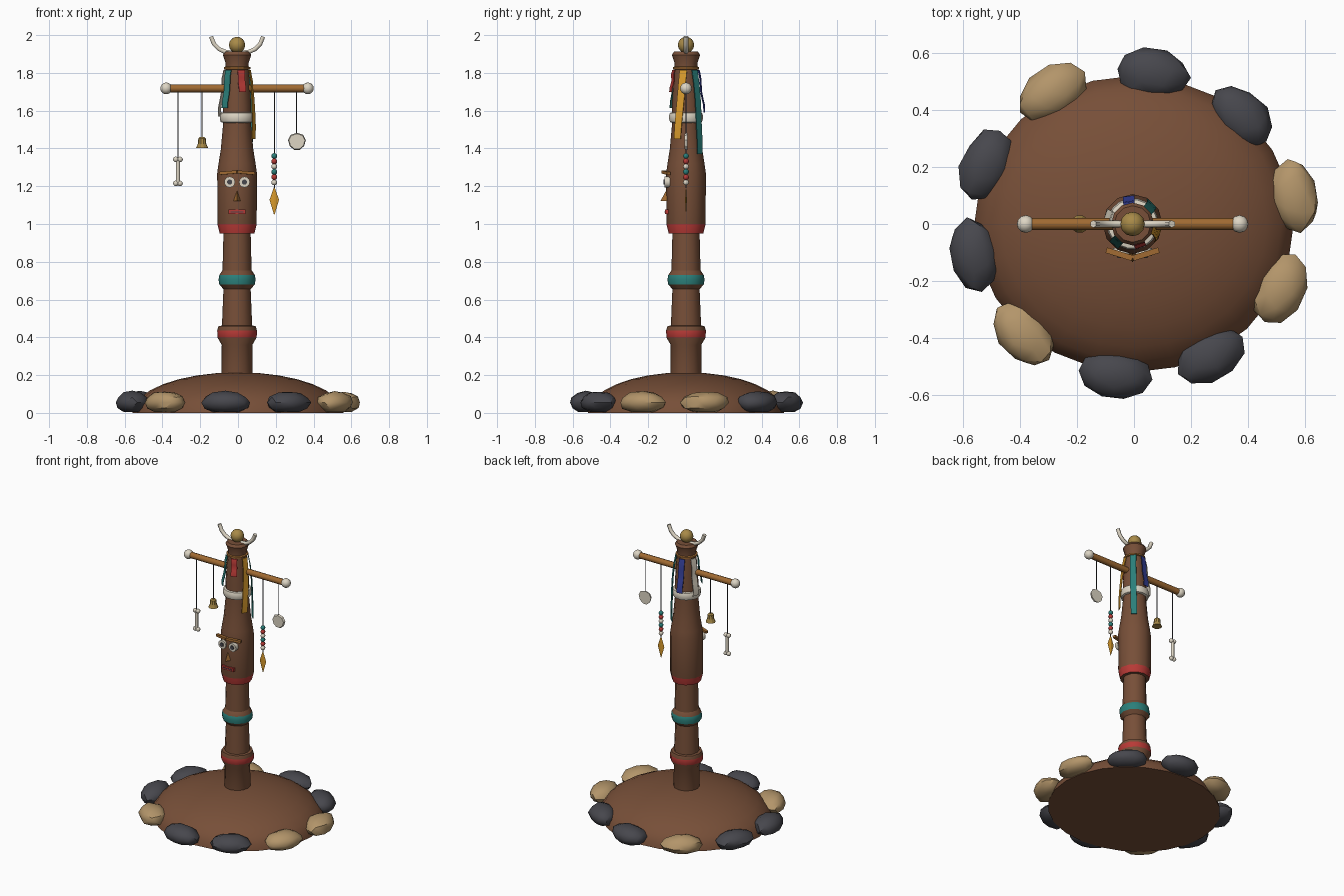
import bpy, bmesh, math, random
from mathutils import Vector, Matrix

cube = bpy.data.objects.get("Cube")
if cube:
    bpy.data.objects.remove(cube, do_unlink=True)
random.seed(4)


def material(name, hex_colour):
    def lin(c):
        return c / 12.92 if c <= 0.04045 else ((c + 0.055) / 1.055) ** 2.4
    col = [lin(int(hex_colour[i:i + 2], 16) / 255) for i in (0, 2, 4)] + [1.0]
    m = bpy.data.materials.new(name)
    m.use_nodes = True
    m.diffuse_color = col
    m.node_tree.nodes["Principled BSDF"].inputs["Base Color"].default_value = col
    return m


WOOD = material("dark wood", "774F38")
BAR = material("light wood", "A06A32")
TAN = material("tan stone", "B3956A")
SLATE = material("slate", "47474D")
RED = material("red paint", "B83A36")
TEAL = material("teal paint", "2B7F7A")
BONE = material("bone", "DDD5C4")
GOLD = material("dull gold", "A88A48")
BLUE = material("blue cloth", "35409A")
YELLOW = material("yellow cloth", "D89A2C")
CX = -0.005  # pole axis


def finish(name, bm, mats, smooth=30):
    me = bpy.data.meshes.new(name)
    bmesh.ops.recalc_face_normals(bm, faces=bm.faces)
    bm.to_mesh(me)
    bm.free()
    ob = bpy.data.objects.new(name, me)
    bpy.context.collection.objects.link(ob)
    for m in mats if isinstance(mats, list) else [mats]:
        me.materials.append(m)
    if smooth:
        bpy.ops.object.select_all(action='DESELECT')
        ob.select_set(True)
        bpy.context.view_layer.objects.active = ob
        bpy.ops.object.shade_smooth_by_angle(angle=math.radians(smooth))
    return ob


def lathe(name, profile, mats, loc=(0, 0, 0), sides=12, rule=None):
    """Revolve (radius, height) points about z and cap the ends."""
    bm = bmesh.new()
    rings = [[bm.verts.new((loc[0] + r * math.cos(math.tau * i / sides),
                            loc[1] + r * math.sin(math.tau * i / sides), loc[2] + z))
              for i in range(sides)] for r, z in profile]
    for a, b in zip(rings, rings[1:]):
        for i in range(sides):
            j = (i + 1) % sides
            f = bm.faces.new((a[i], a[j], b[j], b[i]))
            if rule:
                f.material_index = rule(f.calc_center_median().z)
    bm.faces.new(rings[0])
    bm.faces.new(rings[-1])
    return finish(name, bm, mats)


def ball(name, loc, scale, mat, u=12, v=8):
    bm = bmesh.new()
    bmesh.ops.create_uvsphere(bm, u_segments=u, v_segments=v, radius=1)
    bmesh.ops.scale(bm, vec=scale if isinstance(scale, tuple) else (scale,) * 3, verts=bm.verts)
    bmesh.ops.translate(bm, vec=loc, verts=bm.verts)
    return finish(name, bm, mat, 60)


def rod(name, a, b, r, mat, sides=8):
    a, b = Vector(a), Vector(b)
    bm = bmesh.new()
    bmesh.ops.create_cone(bm, cap_ends=True, segments=sides, radius1=r, radius2=r, depth=(b - a).length)
    rot = (b - a).to_track_quat('Z', 'Y').to_matrix().to_4x4()
    bmesh.ops.transform(bm, matrix=Matrix.Translation((a + b) / 2) @ rot, verts=bm.verts)
    return finish(name, bm, mat, 50)


def box(name, loc, size, mat, rot_z=0, rot_y=0):
    bm = bmesh.new()
    m = Matrix.Translation(loc) @ Matrix.Rotation(rot_z, 4, 'Z') @ Matrix.Rotation(rot_y, 4, 'Y')
    bmesh.ops.create_cube(bm, size=1, matrix=m @ Matrix.Diagonal((*size, 1)))
    return finish(name, bm, mat, 0)


# Mound: upper half of a flattened sphere with a flat underside
bm = bmesh.new()
bmesh.ops.create_uvsphere(bm, u_segments=24, v_segments=16, radius=1)
bmesh.ops.bisect_plane(bm, geom=bm.verts[:] + bm.edges[:] + bm.faces[:], plane_co=(0, 0, 0.001),
                       plane_no=(0, 0, 1), clear_inner=True)
bmesh.ops.holes_fill(bm, edges=[e for e in bm.edges if e.is_boundary])
bmesh.ops.scale(bm, vec=(0.56, 0.52, 0.215), verts=bm.verts)
finish("earth_mound", bm, WOOD, 40)

# Ring of boulders, each lying along the rim with a flattened base
stones = [(83, .533, SLATE), (45, .534, SLATE), (10, .57, TAN), (-24, .56, TAN), (-60, .533, SLATE),
          (-97, .534, SLATE), (-135, .548, TAN), (-169, .57, SLATE), (158, .559, SLATE), (122, .544, TAN)]
for i, (deg, dist, mat) in enumerate(stones):
    bm = bmesh.new()
    bmesh.ops.create_icosphere(bm, subdivisions=2, radius=1)
    for v in bm.verts:
        v.co *= random.uniform(0.94, 1.06)
        v.co = Vector((v.co.x * 0.087, v.co.y * 0.13, max(0.055 + v.co.z * 0.06, 0.004)))
    turn = Matrix.Rotation(math.radians(deg), 4, 'Z') @ Matrix.Translation((dist, 0, 0))
    bmesh.ops.transform(bm, matrix=turn, verts=bm.verts)
    finish(f"boulder_{i + 1}", bm, mat, 35)

# Carved pole with painted bands chosen by height
pole = [(.084, .1), (.081, .36), (.104, .40), (.105, .437), (.098, .46), (.08, .462), (.072, .655),
        (.094, .68), (.098, .705), (.094, .73), (.077, .755), (.072, .95), (.092, .951), (.104, 1.0),
        (.105, 1.27), (.098, 1.32), (.086, 1.395), (.075, 1.515), (.075, 1.63), (.062, 1.815),
        (.060, 1.85), (.075, 1.895), (.064, 1.912)]


def band(z):
    if .40 < z < .437 or .951 < z < 1.0:
        return 1
    return 2 if .68 < z < .73 else 0


lathe("carved_pole", pole, [WOOD, RED, TEAL], (CX, 0, 0), rule=band)
lathe("bone_collar", [(.072, 1.535), (.086, 1.54), (.091, 1.555), (.091, 1.575), (.086, 1.588), (.07, 1.592)],
      BONE, (CX, 0, 0), 18)
lathe("rope_ring", [(.058, 1.815), (.07, 1.82), (.07, 1.83), (.058, 1.835)], BAR, (CX, 0, 0))

# Finial and curved horns
ball("finial", (CX, 0, 1.948), .043, GOLD)
for side, label in ((1, "left"), (-1, "right")):
    cu = bpy.data.curves.new(f"{label}_horn", 'CURVE')
    cu.dimensions = '3D'
    cu.bevel_depth, cu.bevel_resolution, cu.use_fill_caps = .013, 1, True
    sp = cu.splines.new('POLY')
    pts = [(.03, 1.907), (.065, 1.912), (.095, 1.926), (.122, 1.953), (.138, 1.992)]
    sp.points.add(len(pts) - 1)
    for p, (x, z) in zip(sp.points, pts):
        p.co = (CX + side * x, 0, z, 1)
    cu.materials.append(BONE)
    bpy.context.collection.objects.link(bpy.data.objects.new(f"{label}_horn", cu))

# Crossbar with end knobs
rod("crossbar", (CX - .37, 0, 1.718), (CX + .37, 0, 1.718), .021, BAR)
for s, label in ((1, "left"), (-1, "right")):
    ball(f"{label}_bar_knob", (CX + s * .375, 0, 1.718), .031, BONE)

# Face: eyes and brows mirrored, then nose and mouth
for s, label in ((1, "left"), (-1, "right")):
    x = CX + s * .039
    rod(f"{label}_eye", (x, -.085, 1.222), (x, -.113, 1.222), .029, BONE, 12)
    rod(f"{label}_pupil", (x, -.11, 1.222), (x, -.119, 1.222), .014, SLATE, 10)
    box(f"{label}_brow", (CX + s * .046, -.106, 1.272), (.096, .02, .016), BAR, s * .3, s * .08)
bm = bmesh.new()
nose = [bm.verts.new((CX + x, y, z)) for x, y, z in
        ((-.024, -.09, 1.122), (.024, -.09, 1.122), (0, -.135, 1.122), (0, -.098, 1.19))]
for tri in ((0, 1, 2), (0, 1, 3), (1, 2, 3), (2, 0, 3)):
    bm.faces.new([nose[i] for i in tri])
finish("nose", bm, BAR, 0)
box("mouth", (CX, -.1, 1.064), (.092, .02, .024), RED)
box("mouth_slit", (CX, -.111, 1.064), (.07, .004, .005), SLATE)

# Cloth ribbons: azimuth at top and bottom, lower end, colour
ribbons = [(-132, -132, 1.615, TEAL), (-72, -70, 1.70, RED), (-12, -28, 1.45, YELLOW),
           (42, 48, 1.37, TEAL), (100, 98, 1.59, BLUE), (163, 160, 1.57, BONE)]
for i, (a0, a1, low, mat) in enumerate(ribbons):
    bm = bmesh.new()
    rows = []
    for k in range(7):
        t = k / 6
        z = 1.815 + (low - 1.815) * t
        ang = math.radians(a0 + (a1 - a0) * t)
        r = .066 + .028 * min(1, (1.815 - z) / .2) + .003 * math.sin(t * 9)
        out, tan = Vector((math.cos(ang), math.sin(ang), 0)), Vector((-math.sin(ang), math.cos(ang), 0))
        mid = Vector((CX, 0, z)) + out * r
        rows.append([bm.verts.new(mid + tan * w + out * d)
                     for w, d in ((-.02, 0), (.02, 0), (.02, .004), (-.02, .004))])
    for a, b in zip(rows, rows[1:]):
        for j in range(4):
            bm.faces.new((a[j], a[(j + 1) % 4], b[(j + 1) % 4], b[j]))
    bm.faces.new(rows[0])
    bm.faces.new(rows[-1])
    finish(f"ribbon_{i + 1}", bm, mat)

# Hanging cords
for label, x, z in (("bone", -.318, 1.34), ("bell", -.19, 1.455), ("bead", .192, 1.19), ("shell", .31, 1.47)):
    rod(f"{label}_cord", (x, 0, 1.71), (x, 0, z), .003, SLATE, 6)

# Bone charm with paired knuckles
rod("bone_shaft", (-.318, 0, 1.22), (-.318, 0, 1.34), .011, BONE)
for z in (1.215, 1.342):
    for s in (-1, 1):
        ball(f"bone_knuckle_{z}_{s}", (-.318 + s * .011, 0, z), .015, BONE, 8, 6)

# Bell, bead string with pendant, and shell
lathe("bell", [(.012, 1.46), (.02, 1.452), (.022, 1.425), (.032, 1.402), (.024, 1.402)], GOLD, (-.19, 0, 0), 10)
for i in range(6):
    ball(f"bead_{i + 1}", (.192, 0, 1.36 - i * .028), .0155, (TEAL, RED, BONE)[i % 3], 8, 6)
pendant = lathe("pendant", [(.002, -.072), (.025, .005), (.002, .072)], YELLOW, sides=4)
pendant.scale.y = .2
pendant.location = (.192, 0, 1.123)
bm = bmesh.new()
bmesh.ops.create_cone(bm, cap_ends=True, segments=9, radius1=.047, radius2=.042, depth=.014,
                      matrix=Matrix.Rotation(math.pi / 2, 4, 'X'))
for v in bm.verts:
    v.co.x *= 1.0 + v.co.z * 3
bmesh.ops.translate(bm, vec=(.312, 0, 1.436), verts=bm.verts)
finish("shell", bm, BONE, 0)
